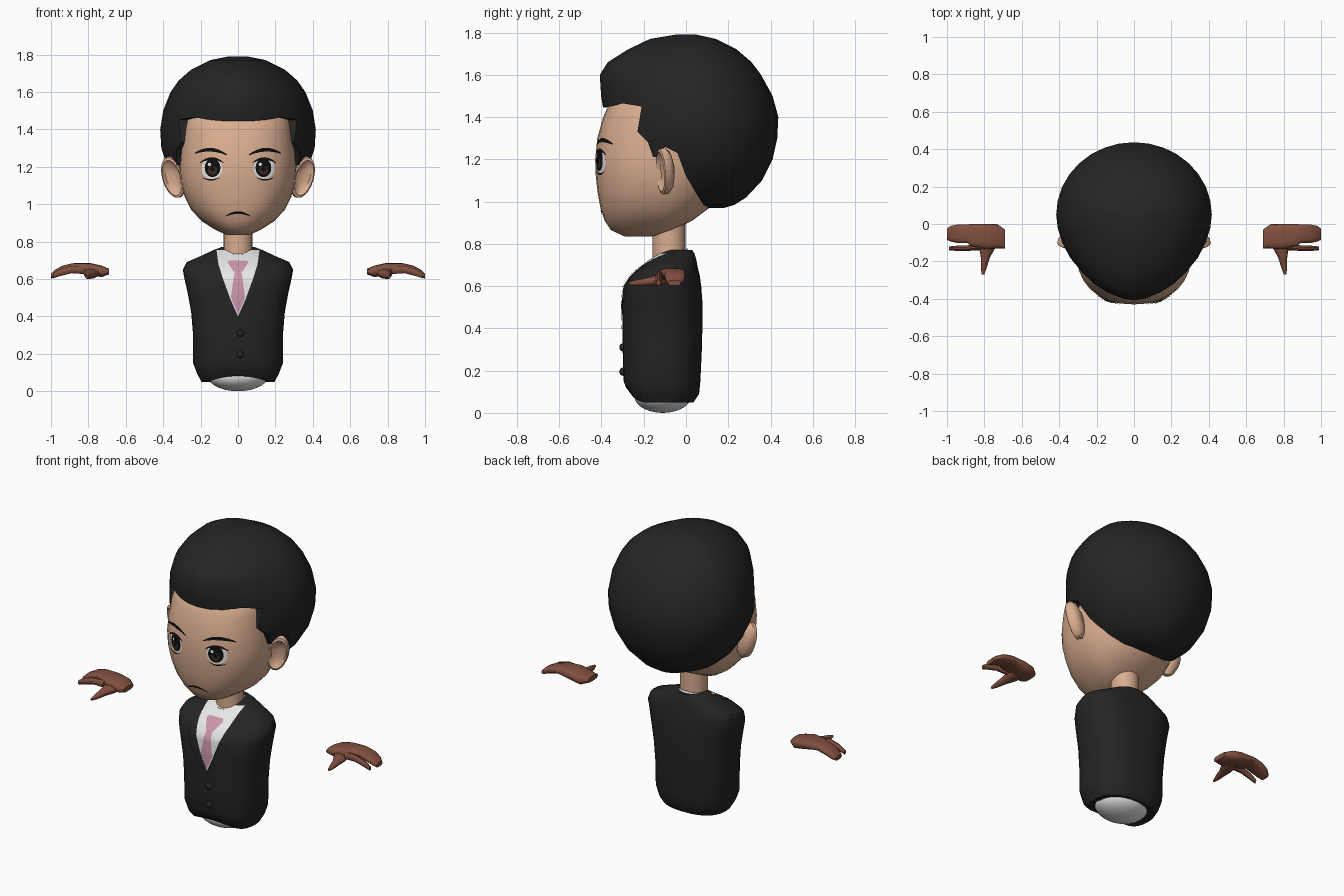
import bpy, bmesh, math
from mathutils import Matrix, Vector
from mathutils.bvhtree import BVHTree

cube = bpy.data.objects.get("Cube")
if cube:
    bpy.data.objects.remove(cube)


def material(name, r, g, b):
    m = bpy.data.materials.new(name)
    m.use_nodes = True
    m.diffuse_color = (r, g, b, 1)
    node = next(n for n in m.node_tree.nodes if n.type == 'BSDF_PRINCIPLED')
    node.inputs["Base Color"].default_value = (r, g, b, 1)
    node.inputs["Roughness"].default_value = 0.8
    return m


skin = material("skin", 0.70, 0.42, 0.28)
charcoal = material("charcoal", 0.018, 0.018, 0.018)
white = material("white", 0.82, 0.82, 0.82)
pink = material("pink", 0.60, 0.30, 0.42)
brown = material("glove_brown", 0.22, 0.08, 0.05)
black = material("black", 0.004, 0.004, 0.004)
iris_brown = material("iris_brown", 0.05, 0.025, 0.015)


def finish(bm, name, mat):
    mesh = bpy.data.meshes.new(name)
    bm.to_mesh(mesh)
    bm.free()
    obj = bpy.data.objects.new(name, mesh)
    bpy.context.collection.objects.link(obj)
    mesh.materials.append(mat)
    smooth(obj)
    return obj


def smooth(obj):
    bpy.ops.object.select_all(action='DESELECT')
    obj.select_set(True)
    bpy.context.view_layer.objects.active = obj
    bpy.ops.object.shade_smooth_by_angle(angle=math.radians(40))


def power(v, p):
    return math.copysign(abs(v) ** p, v)


def loft(rows, axis='z', sides=32, mid=None, p_low=1.0, p_high=1.0, flip=1):
    """Skin rows of (position, half width, low, high, centre) along an axis."""
    bm = bmesh.new()
    rings = []
    for t, half, low, high, *rest in rows:
        centre = rest[0] if rest else 0
        m = (low + high) / 2 if mid is None else min(max(mid, low), high)
        ring = []
        for k in range(sides):
            c, s = (f(math.tau * k / sides) for f in (math.cos, math.sin))
            p = p_high if s > 0 else p_low
            a = centre + half * power(c, p)
            b = m + (high - m if s > 0 else m - low) * power(s, p)
            x, y, z = {'z': (a, b, t), 'x': (t, a, b), 'y': (a, t, b)}[axis]
            ring.append(bm.verts.new((x * flip, y, z)))
        rings.append(ring)
    for r, q in zip(rings, rings[1:]):
        for k in range(sides):
            j = (k + 1) % sides
            bm.faces.new((r[k], r[j], q[j], q[k]))
    bm.faces.new(rings[0])
    bm.faces.new(rings[-1])
    bmesh.ops.recalc_face_normals(bm, faces=bm.faces)
    return bm


def tree(obj):
    return BVHTree.FromPolygons([v.co for v in obj.data.vertices],
                                [p.vertices for p in obj.data.polygons])


def plate(name, outline, surface, mat, lift, step=0.02):
    """Thin flat shape in x and z, draped on the front of a surface."""
    bm = bmesh.new()
    bm.faces.new([bm.verts.new((x, 0, z)) for x, z in outline])
    for axis in (0, 2):
        values = [v.co[axis] for v in bm.verts]
        for i in range(math.ceil(min(values) / step), math.ceil(max(values) / step)):
            spot, normal = Vector(), Vector()
            spot[axis], normal[axis] = i * step, 1
            bmesh.ops.bisect_plane(bm, geom=bm.verts[:] + bm.edges[:] + bm.faces[:],
                                   plane_co=spot, plane_no=normal)
    bmesh.ops.triangulate(bm, faces=bm.faces)
    for v in bm.verts:
        hit = surface.ray_cast(Vector((v.co.x, -2, v.co.z)), Vector((0, 1, 0)))[0]
        v.co.y = (hit.y if hit else -0.1) - lift
    bm.normal_update()
    bmesh.ops.reverse_faces(bm, faces=[f for f in bm.faces if f.normal.y > 0])
    return finish(bm, name, mat)


def oval(cx, cz, rx, rz, n=24):
    return [(cx + rx * math.cos(math.tau * k / n), cz + rz * math.sin(math.tau * k / n))
            for k in range(n)]


def arc(cx, cz, half, rise, thick, s=1, slope=0, n=10):
    """Tapered arched stroke."""
    us = [2 * k / n - 1 for k in range(n + 1)]
    line = lambda u, o: (s * (cx + half * u),
                         cz + rise * (1 - u * u) + slope * u + o * thick * (1 - 0.7 * u * u))
    return [line(u, 0.5) for u in us] + [line(u, -0.5) for u in reversed(us)]


def mirror(points, s):
    return [(x * s, z) for x, z in points]


# Head
head = finish(loft([
    (0.835, 0.06, -0.29, -0.16), (0.865, 0.125, -0.355, -0.06), (0.91, 0.195, -0.385, 0.03),
    (0.97, 0.25, -0.405, 0.11), (1.04, 0.285, -0.418, 0.16), (1.12, 0.308, -0.427, 0.2),
    (1.2, 0.313, -0.43, 0.22), (1.3, 0.305, -0.42, 0.22), (1.4, 0.292, -0.392, 0.22),
    (1.46, 0.28, -0.365, 0.2), (1.52, 0.25, -0.3, 0.18), (1.6, 0.15, -0.18, 0.1)],
    mid=-0.12, p_low=0.86), "head", skin)

# Hair: rounded volume with the face opening cut from its sides
hair = finish(loft([
    (0.97, 0.05, 0.07, 0.18), (0.985, 0.14, 0.0, 0.23), (1.02, 0.225, -0.1, 0.285),
    (1.1, 0.315, -0.25, 0.36), (1.2, 0.378, -0.36, 0.41), (1.3, 0.41, -0.39, 0.432),
    (1.4, 0.416, -0.385, 0.437), (1.5, 0.4, -0.402, 0.41), (1.6, 0.36, -0.408, 0.355),
    (1.66, 0.318, -0.37, 0.31), (1.72, 0.25, -0.275, 0.24), (1.77, 0.15, -0.17, 0.14),
    (1.79, 0.05, -0.05, 0.05)], mid=0.05, p_low=1.08), "hair", charcoal)
opening = [(-0.6, 1.44), (-0.38, 1.445), (-0.3, 1.465), (-0.21, 1.45), (-0.23, 1.33),
           (-0.18, 1.28), (-0.155, 1.21), (-0.13, 1.21), (-0.1, 1.26), (-0.04, 1.23),
           (0.0, 1.12), (0.08, 0.99), (0.1, 0.9), (-0.6, 0.9)]
bm = bmesh.new()
side = bm.faces.new([bm.verts.new((-0.6, y, z)) for y, z in opening])
ext = bmesh.ops.extrude_face_region(bm, geom=[side])
bmesh.ops.translate(bm, vec=(1.2, 0, 0),
                    verts=[g for g in ext["geom"] if isinstance(g, bmesh.types.BMVert)])
bmesh.ops.recalc_face_normals(bm, faces=bm.faces)
cutter = finish(bm, "hairline_cutter", charcoal)
cutter.hide_render = True
cut = hair.modifiers.new("hairline", 'BOOLEAN')
cut.operation, cut.solver, cut.object = 'DIFFERENCE', 'EXACT', cutter
bpy.context.view_layer.objects.active = hair
bpy.ops.object.modifier_apply(modifier=cut.name)
bpy.data.objects.remove(cutter)
smooth(hair)

# Neck and shirt collar
finish(loft([(0.68, 0.078, -0.158, -0.002), (1.0, 0.078, -0.158, -0.002)], sides=20), "neck", skin)
bm = loft([(-0.055, 0.112, -0.112, 0.112), (0.0, 0.088, -0.088, 0.088)], sides=24)
bmesh.ops.transform(bm, verts=bm.verts,
                    matrix=Matrix.Translation((0, -0.08, 0.755)) @ Matrix.Rotation(0.27, 4, 'X'))
finish(bm, "collar", white)

# Jacket with a raised front hem
bm = loft([
    (0.065, 0.13, -0.2, -0.02), (0.05, 0.195, -0.255, 0.035), (0.09, 0.217, -0.285, 0.062),
    (0.15, 0.24, -0.295, 0.068), (0.3, 0.24, -0.3, 0.075), (0.42, 0.25, -0.3, 0.078),
    (0.52, 0.268, -0.3, 0.078), (0.6, 0.286, -0.292, 0.072), (0.65, 0.295, -0.26, 0.065),
    (0.69, 0.275, -0.215, 0.055), (0.72, 0.205, -0.175, 0.05), (0.755, 0.13, -0.125, 0.04),
    (0.77, 0.09, -0.1, 0.03)], p_low=0.82, p_high=0.82)
for v in bm.verts:
    if v.co.z < 0.1 and v.co.y < -0.11:
        v.co.z += 0.032 * max(0, 1 - (v.co.x / 0.16) ** 2)
jacket = finish(bm, "jacket", charcoal)

# Shirt tail under the jacket
bm = bmesh.new()
bmesh.ops.create_uvsphere(bm, u_segments=24, v_segments=14, radius=1)
bmesh.ops.transform(bm, verts=bm.verts, matrix=Matrix.Translation((0, -0.11, 0.08))
                    @ Matrix.Diagonal((0.16, 0.135, 0.08, 1)))
finish(bm, "shirt_tail", white)

# Shirt front, tie, lapels and buttons
chest = tree(jacket)
half = [(0.0, 0.4), (0.04, 0.49), (0.08, 0.6), (0.105, 0.68), (0.115, 0.755)]
plate("shirt_front", half + mirror(half[:0:-1], -1), chest, white, 0.004)
half = [(0.0, 0.41), (0.038, 0.5), (0.018, 0.645)]
plate("tie", half + mirror(half[:0:-1], -1), chest, pink, 0.008)
half = [(0.025, 0.64), (0.056, 0.69), (0.045, 0.7)]
plate("tie_knot", half + mirror(half[::-1], -1), chest, pink, 0.0095)
for z in (0.195, 0.31):
    bm = bmesh.new()
    bmesh.ops.create_uvsphere(bm, u_segments=12, v_segments=8, radius=0.02)
    bmesh.ops.translate(bm, verts=bm.verts, vec=(0.012, -0.296, z))
    finish(bm, "button", charcoal)

face = tree(head)
plate("mouth", arc(0, 0.935, 0.068, 0.02, 0.014), face, black, 0.003)

for s, label in ((1, "left"), (-1, "right")):
    lapel = [(0.0, 0.39), (0.045, 0.49), (0.085, 0.6), (0.11, 0.68), (0.12, 0.74),
             (0.155, 0.67), (0.13, 0.6), (0.14, 0.57), (0.06, 0.43)]
    plate(label + "_lapel", mirror(lapel, s), chest, charcoal, 0.007)

    # Eyes and brows
    plate(label + "_eye_white", oval(s * 0.14, 1.19, 0.056, 0.056), face, white, 0.003)
    plate(label + "_iris", oval(s * 0.136, 1.195, 0.042, 0.05), face, black, 0.005)
    plate(label + "_iris_glow", oval(s * 0.136, 1.182, 0.024, 0.024), face, iris_brown, 0.007)
    plate(label + "_pupil", oval(s * 0.136, 1.19, 0.013, 0.015), face, black, 0.0085)
    plate(label + "_eye_glint", oval(s * 0.136 - 0.017, 1.213, 0.009, 0.009, 12),
          face, white, 0.0095)
    plate(label + "_upper_lash", arc(0.14, 1.222, 0.062, 0.022, 0.014, s), face, black, 0.007)
    plate(label + "_lower_lash", arc(0.145, 1.142, 0.045, -0.012, 0.008, s), face, black, 0.006)
    plate(label + "_brow", arc(0.145, 1.268, 0.085, 0.023, 0.02, s, 0.004), face, black, 0.004)

    # Cupped ear
    profile = [(0.035, 0.4), (0.022, 0.8), (0.0, 1.0), (-0.025, 0.97), (-0.03, 0.85),
               (-0.012, 0.68), (-0.004, 0.3)]
    bm = loft([(y, 0.06 * k, -0.115 * k, 0.115 * k) for y, k in profile], 'y', 20)
    bmesh.ops.transform(bm, verts=bm.verts, matrix=Matrix.Translation((s * 0.342, -0.095, 1.145))
                        @ Matrix.Rotation(s * 0.4, 4, 'Z') @ Matrix.Rotation(s * 0.25, 4, 'Y')
                        @ Matrix.Rotation(0.15, 4, 'X'))
    finish(bm, label + "_ear", skin)

    # Gloved hand: palm with joined fingers, index finger, thumb
    finish(loft([
        (0.69, 0.05, 0.625, 0.655, -0.08), (0.73, 0.065, 0.61, 0.672, -0.066),
        (0.79, 0.068, 0.62, 0.685, -0.067), (0.87, 0.06, 0.638, 0.685, -0.06),
        (0.89, 0.05, 0.638, 0.683, -0.052), (0.94, 0.05, 0.625, 0.67, -0.052),
        (0.98, 0.042, 0.608, 0.648, -0.052), (1.0, 0.03, 0.602, 0.628, -0.055)],
        'x', 16, p_low=0.7, p_high=0.7, flip=s), label + "_palm", brown)
    finish(loft([
        (0.82, 0.02, 0.625, 0.67, -0.12), (0.89, 0.015, 0.63, 0.672, -0.129),
        (0.95, 0.014, 0.615, 0.655, -0.13), (0.99, 0.01, 0.602, 0.63, -0.13)],
        'x', 10, flip=s), label + "_index_finger", brown)
    finish(loft([
        (-0.08, 0.045, 0.61, 0.66, 0.775), (-0.13, 0.042, 0.602, 0.655, 0.785),
        (-0.18, 0.024, 0.6, 0.642, 0.795), (-0.235, 0.015, 0.6, 0.63, 0.803),
        (-0.27, 0.007, 0.605, 0.62, 0.808)], 'y', 10, flip=s), label + "_thumb", brown)
